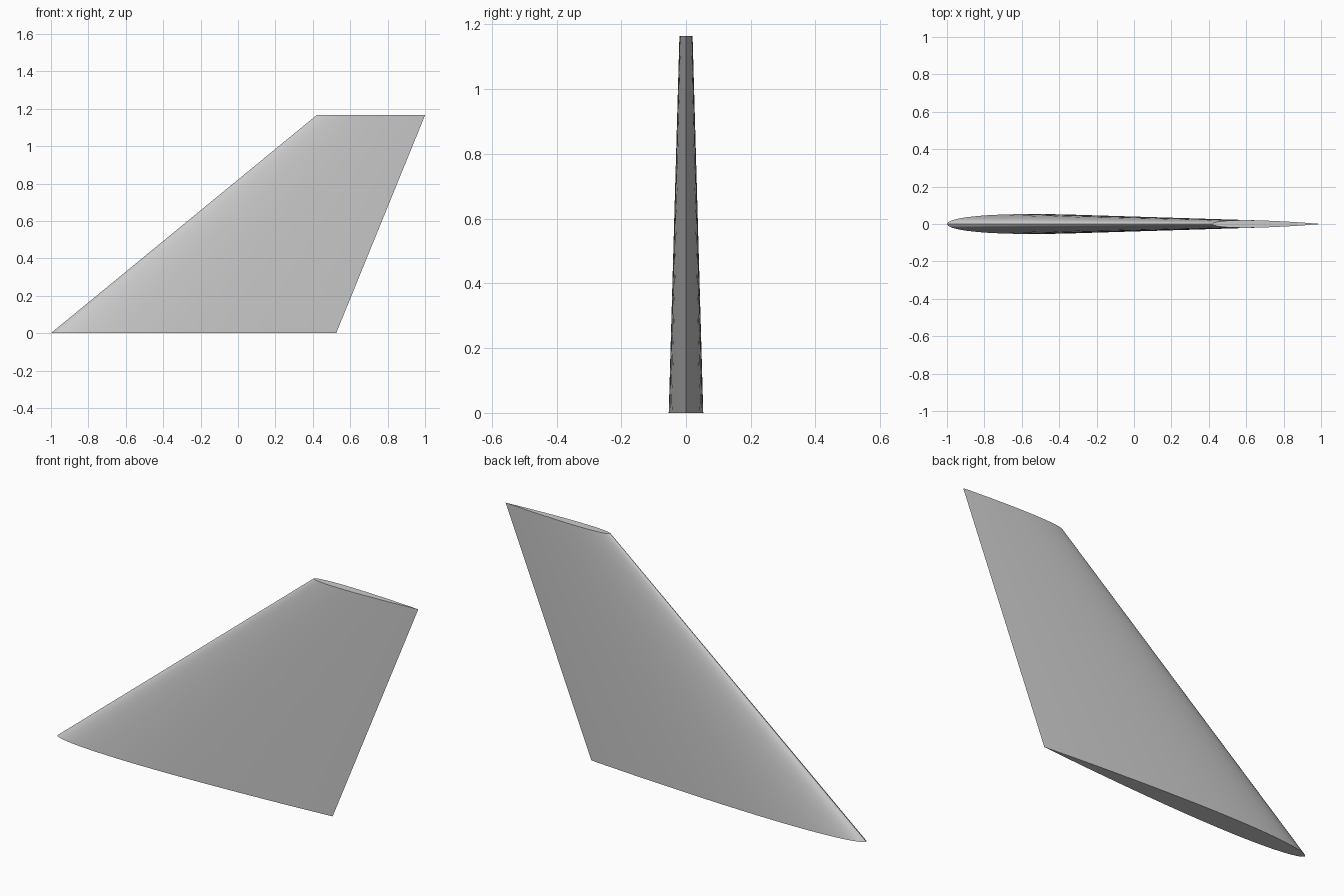
import bpy, bmesh, math

cube = bpy.data.objects.get("Cube")
if cube:
    bpy.data.objects.remove(cube, do_unlink=True)

HEIGHT = 1.165
THICKNESS = 0.07   # thickness to chord ratio
STEPS = 24         # segments along each side


def half_thickness(s):
    """Symmetric airfoil with a closed trailing edge, s from 0 to 1."""
    return 5 * THICKNESS * (0.2969 * math.sqrt(s) - 0.126 * s - 0.3516 * s**2
                            + 0.2843 * s**3 - 0.1036 * s**4)


def section(bm, lead, trail, z):
    """One closed airfoil ring, from trailing edge round the nose and back."""
    chord = trail - lead
    ring = []
    for i in range(2 * STEPS):
        angle = math.pi * i / STEPS
        s = (1 + math.cos(angle)) / 2
        side = 0 if i % STEPS == 0 else (1 if i < STEPS else -1)
        ring.append(bm.verts.new((lead + s * chord, side * half_thickness(s) * chord, z)))
    return ring


grey = bpy.data.materials.new("light grey")
grey.use_nodes = True
colour = (0.6, 0.6, 0.6, 1)
grey.diffuse_color = colour
grey.node_tree.nodes["Principled BSDF"].inputs["Base Color"].default_value = colour

# Swept, tapered fin lofted from root to tip
bm = bmesh.new()
root = section(bm, -1.0, 0.525, 0)
tip = section(bm, 0.42, 1.0, HEIGHT)
count = len(root)
for i in range(count):
    j = (i + 1) % count
    bm.faces.new((root[i], root[j], tip[j], tip[i]))
bm.faces.new(root)
bm.faces.new(tip)
bmesh.ops.recalc_face_normals(bm, faces=bm.faces)

mesh = bpy.data.meshes.new("tail_fin")
bm.to_mesh(mesh)
bm.free()
mesh.materials.append(grey)
fin = bpy.data.objects.new("tail_fin", mesh)
bpy.context.collection.objects.link(fin)

# Smooth skin with crisp root, tip and trailing edges
bpy.context.view_layer.objects.active = fin
fin.select_set(True)
bpy.ops.object.shade_smooth_by_angle(angle=math.radians(40))
